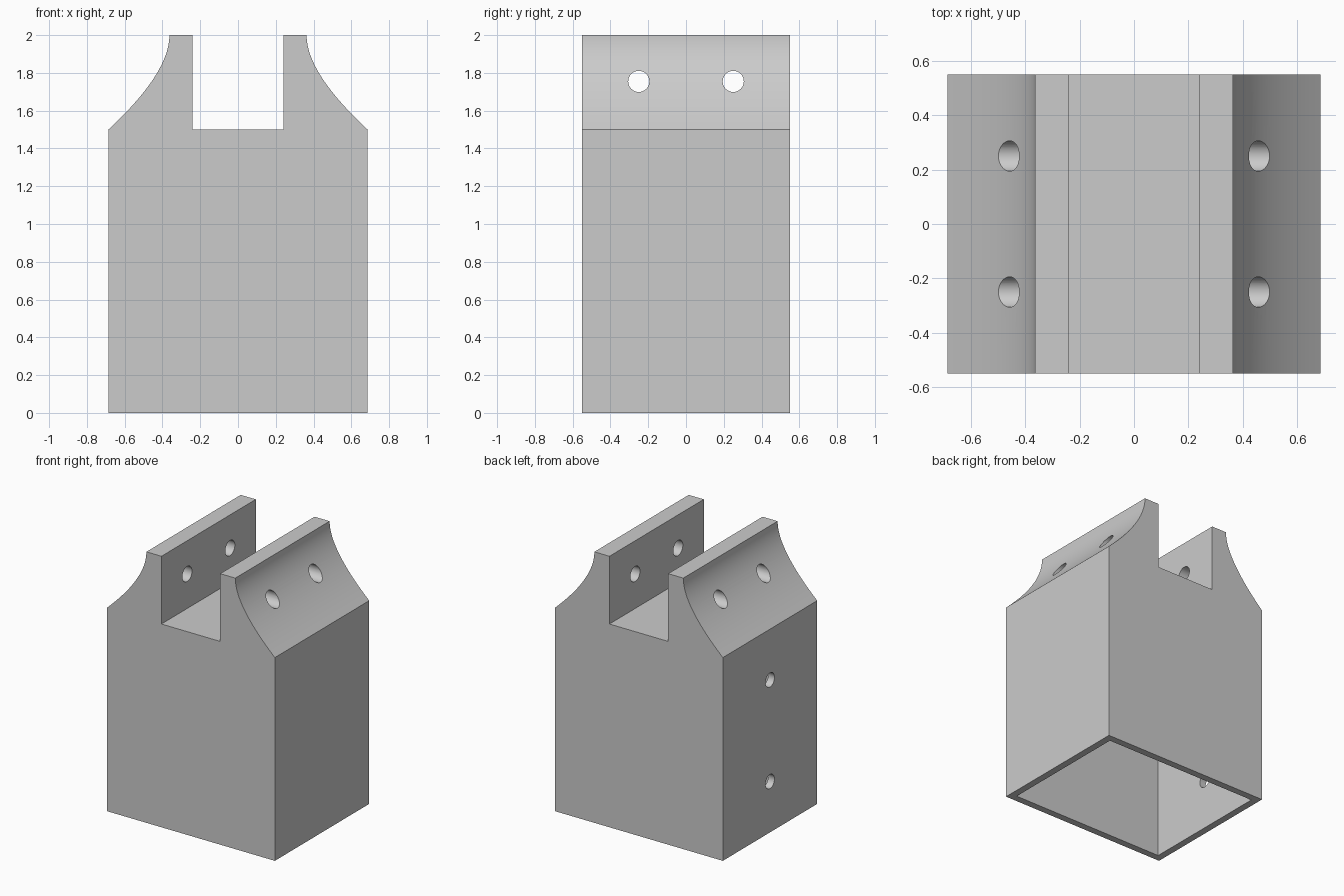
import bpy, bmesh, math
from mathutils import Vector

cube = bpy.data.objects.get("Cube")
if cube:
    bpy.data.objects.remove(cube, do_unlink=True)

HALF_W, HALF_D, SHOULDER, TOP = 0.686, 0.55, 1.5, 2.0
FIN_IN, FIN_OUT = 0.24, 0.363
WALL = 0.052

grey = bpy.data.materials.new("plain grey")
grey.use_nodes = True
grey.diffuse_color = (0.6, 0.6, 0.6, 1)
grey.node_tree.nodes["Principled BSDF"].inputs["Base Color"].default_value = (0.6, 0.6, 0.6, 1)


def link(name, bm):
    bmesh.ops.recalc_face_normals(bm, faces=bm.faces)
    mesh = bpy.data.meshes.new(name)
    bm.to_mesh(mesh)
    bm.free()
    obj = bpy.data.objects.new(name, mesh)
    bpy.context.collection.objects.link(obj)
    obj.data.materials.append(grey)
    return obj


def flank(steps=24):
    """Concave curve from the fin top out to the shoulder."""
    a, b, c = Vector((FIN_OUT, TOP)), Vector((FIN_OUT, 1.8)), Vector((HALF_W, SHOULDER))
    ts = [i / steps for i in range(steps + 1)]
    return [a * (1 - t) ** 2 + b * (2 * t * (1 - t)) + c * t * t for t in ts]


# Solid housing: half profile, mirrored, then extruded along y
half = [Vector((FIN_IN, SHOULDER)), Vector((FIN_IN, TOP))] + flank() + [Vector((HALF_W, 0))]
outline = half + [Vector((-p.x, p.y)) for p in reversed(half)]
bm = bmesh.new()
face = bm.faces.new([bm.verts.new((p.x, -HALF_D, p.y)) for p in outline])
new = bmesh.ops.extrude_face_region(bm, geom=[face])["geom"]
bmesh.ops.translate(bm, vec=(0, 2 * HALF_D, 0),
                    verts=[v for v in new if isinstance(v, bmesh.types.BMVert)])
housing = link("bracket_housing", bm)


def cut(cutter):
    cutter.hide_render = True
    mod = housing.modifiers.new("cut", "BOOLEAN")
    mod.operation, mod.solver, mod.object = "DIFFERENCE", "EXACT", cutter
    bpy.context.view_layer.objects.active = housing
    bpy.ops.object.modifier_apply(modifier=mod.name)
    bpy.data.objects.remove(cutter, do_unlink=True)


def bore(name, x, y, z, radius, length):
    bpy.ops.mesh.primitive_cylinder_add(vertices=32, radius=radius, depth=length,
                                        location=(x, y, z), rotation=(0, math.pi / 2, 0))
    bpy.context.object.name = name
    cut(bpy.context.object)


# Hollow interior, open at the bottom
bm = bmesh.new()
bmesh.ops.create_cube(bm, size=1)
height = SHOULDER - WALL
bmesh.ops.scale(bm, verts=bm.verts,
                vec=(2 * (HALF_W - WALL), 2 * (HALF_D - WALL), height + 0.2))
bmesh.ops.translate(bm, verts=bm.verts, vec=(0, 0, (height - 0.2) / 2))
cut(link("cavity_cutter", bm))

# Pin holes through both fins
for y in (-0.25, 0.25):
    bore("fin_hole_cutter", 0, y, 1.755, 0.056, 2)

# Screw holes in one side wall
for z in (0.375, 1.125):
    bore("wall_hole_cutter", -HALF_W, 0, z, 0.052, 0.4)

bpy.ops.object.select_all(action="DESELECT")
housing.select_set(True)
bpy.context.view_layer.objects.active = housing
bpy.ops.object.shade_smooth_by_angle(angle=math.radians(25))
